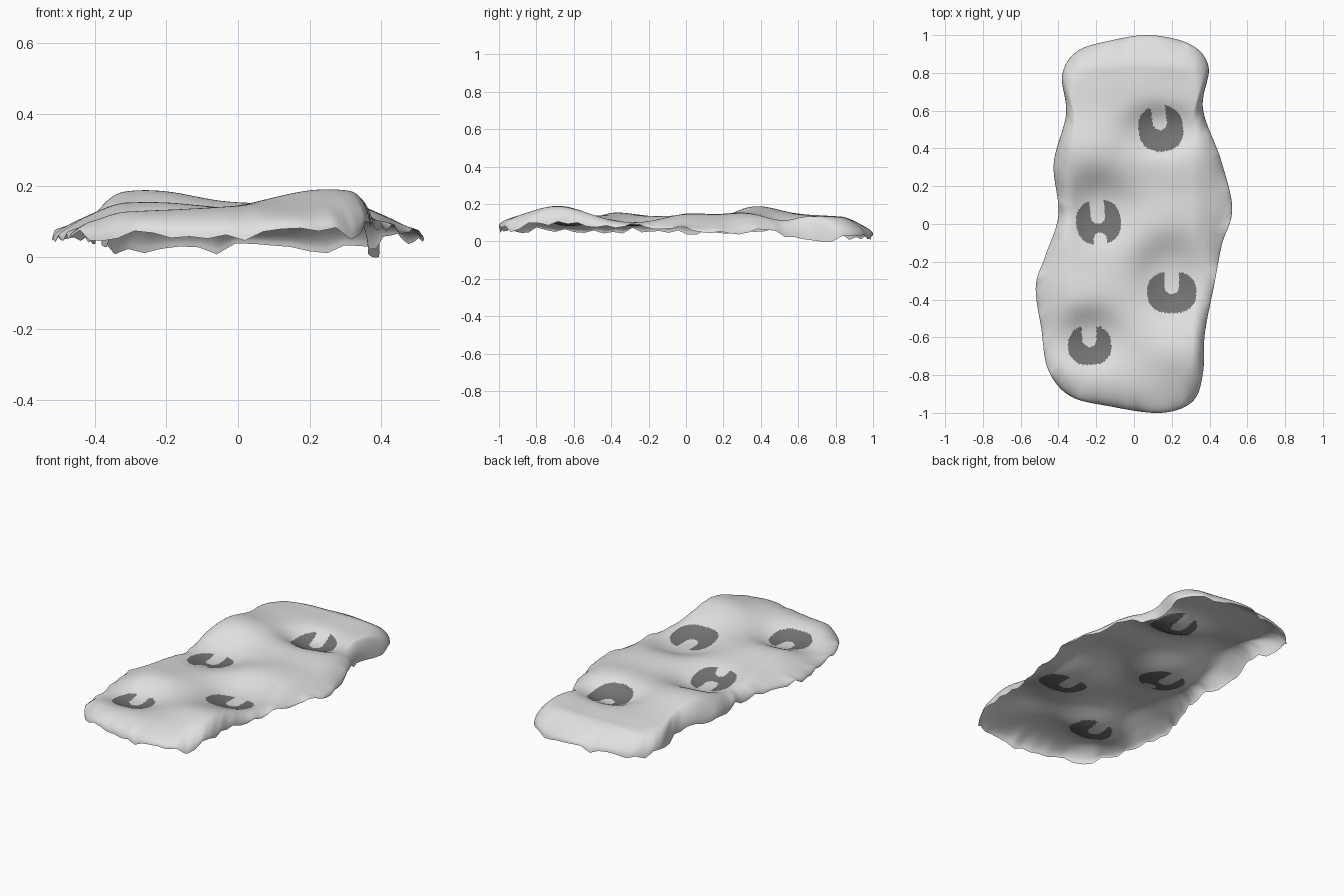
import bpy, bmesh, math, random
from mathutils import noise, Vector

if "Cube" in bpy.data.objects:
    bpy.data.objects.remove(bpy.data.objects["Cube"])
random.seed(4)

SEG, RINGS = 400, 110

# outline of the slab seen from above
OUTLINE = [(.52, .08), (.46, .34), (.365, .61), (.395, .83), (.30, .95), (.085, 1.0), (-.13, .97),
           (-.30, .915), (-.38, .79), (-.36, .58), (-.425, .32), (-.40, .05), (-.47, -.17),
           (-.52, -.33), (-.49, -.56), (-.455, -.77), (-.34, -.91), (-.13, -.965), (.14, -1.0),
           (.31, -.94), (.365, -.79), (.375, -.58), (.425, -.32), (.465, -.11)]

# hoof prints: x, y, half width, half length, rotation, waist notch, hollow offset in y
PRINTS = [(.142, .505, .118, .122, .15, 0, .0), (-.188, .01, .118, .118, .1, 1, .07),
          (.20, -.362, .13, .11, .0, 0, .08), (-.235, -.642, .114, .104, .05, 0, .03)]


def spline(points, count):
    """Closed Catmull-Rom curve resampled evenly by length."""
    n, dense = len(points), []
    P = [Vector(p) for p in points]
    for i in range(n):
        a, b, c, d = (P[(i + k) % n] for k in (-1, 0, 1, 2))
        for s in range(40):
            t = s / 40
            dense.append(.5 * (2 * b + (c - a) * t + (2 * a - 5 * b + 4 * c - d) * t * t
                               + (3 * b - a - 3 * c + d) * t ** 3))
    dense.append(dense[0])
    dist = [0]
    for p, q in zip(dense, dense[1:]):
        dist.append(dist[-1] + (q - p).length)
    out, j = [], 0
    for i in range(count):
        goal = dist[-1] * i / count
        while dist[j + 1] < goal:
            j += 1
        out.append(dense[j].lerp(dense[j + 1], (goal - dist[j]) / (dist[j + 1] - dist[j])))
    return out


def bump(x, y, cx, cy, sx, sy, power=2):
    r = math.hypot((x - cx) / sx, (y - cy) / sy)
    return math.exp(-r ** power)


def table(value, pairs):
    """Smoothed look-up."""
    for (a, u), (b, v) in zip(pairs, pairs[1:]):
        if value <= b:
            t = max(0, value - a) / (b - a)
            return u + (v - u) * t * t * (3 - 2 * t)
    return pairs[-1][1]


def top_height(x, y):
    z = table(y, [(-1, .13), (-.8, .137), (.7, .135), (.82, .132), (1, .09)])
    z += .052 * bump(x, y, -.25, .38, .22, .19)      # mound behind left print
    z += .052 * bump(x, y, .26, -.68, .22, .17)      # mound ahead of right print
    z += .016 * bump(x, y, .2, -.02, .2, .15)
    z += .020 * bump(x, y, .22, .30, .18, .12)
    z += .018 * bump(x, y, -.25, -.40, .2, .13)
    for px, py, _, _, _, _, off in PRINTS:
        z -= .055 * bump(x, y, px, py + off, .18, .115 + off, 2.8)
    z -= table(abs(x), [(.31, 0), (.52, .055)])      # sides sink towards the rim
    return z + .005 * noise.noise(Vector((x * 5, y * 5, 2)))


def edge_height(x, y):
    right = table(y, [(-1, .065), (-.75, .09), (-.1, .085), (.1, .06), (.45, .05), (.6, .022), (.8, .012), (1, .025)])
    left = table(y, [(-1, .065), (-.5, .055), (.5, .055), (.8, .025), (1, .025)])
    return left + (right - left) * min(1, max(0, .5 + 2 * x))


def in_print(x, y):
    for px, py, w, h, rot, waist, _ in PRINTS:
        dx, dy = x - px, y - py
        u = dx * math.cos(rot) + dy * math.sin(rot)
        v = dy * math.cos(rot) - dx * math.sin(rot)
        if (abs(u) / w) ** 2.4 + (abs(v) / h) ** 2.4 > 1:
            continue
        notch = math.hypot(u, min(0, v - .03)) < .038
        if waist and math.hypot(u, max(0, v + .09)) < .035:
            notch = True
        return not notch
    return False


def material(name, value):
    m = bpy.data.materials.new(name)
    m.diffuse_color = (value, value, value, 1)
    m.use_nodes = True
    m.node_tree.nodes["Principled BSDF"].inputs["Base Color"].default_value = m.diffuse_color
    return m


# ragged lower rim: random teeth, linear between
teeth = [random.uniform(-.02, .018) for _ in range(SEG // 4)]


def tooth(i):
    k, f = divmod(i, 4)
    return teeth[k] + (teeth[(k + 1) % len(teeth)] - teeth[k]) * f / 4


# open shell built as rings from the middle to the rim
rim = spline(OUTLINE, SEG)
bm = bmesh.new()
rows = []
for r in range(1, RINGS + 1):
    f = 1 - (1 - r / RINGS) ** 1.3
    row = []
    for i, p in enumerate(rim):
        x, y = p.x * f, p.y * f
        inset = (1 - f) * min(p.length, .6)
        t = min(1, inset / .10)
        top = top_height(x, y)
        low = min(top - .005, max(0, edge_height(x, y) + tooth(i)))
        blend = (1 - (1 - t) ** 2.4) ** .5
        row.append(bm.verts.new((x, y, low + (top - low) * blend)))
    rows.append(row)
middle = bm.verts.new((0, 0, top_height(0, 0)))
for i in range(SEG):
    j = (i + 1) % SEG
    bm.faces.new((middle, rows[0][i], rows[0][j]))
    for a, b in zip(rows, rows[1:]):
        bm.faces.new((a[i], b[i], b[j], a[j]))

# dark hoof prints by position, smooth shading everywhere
for face in bm.faces:
    c = face.calc_center_median()
    face.material_index = 1 if in_print(c.x, c.y) else 0
    face.smooth = True
lowest = min(v.co.z for v in bm.verts)
bmesh.ops.translate(bm, verts=bm.verts, vec=(0, 0, -lowest))

mesh = bpy.data.meshes.new("ground_slab")
bm.to_mesh(mesh)
bm.free()
mesh.materials.append(material("pale grey", .75))
mesh.materials.append(material("dark grey", .17))
slab = bpy.data.objects.new("ground_slab", mesh)
bpy.context.collection.objects.link(slab)
